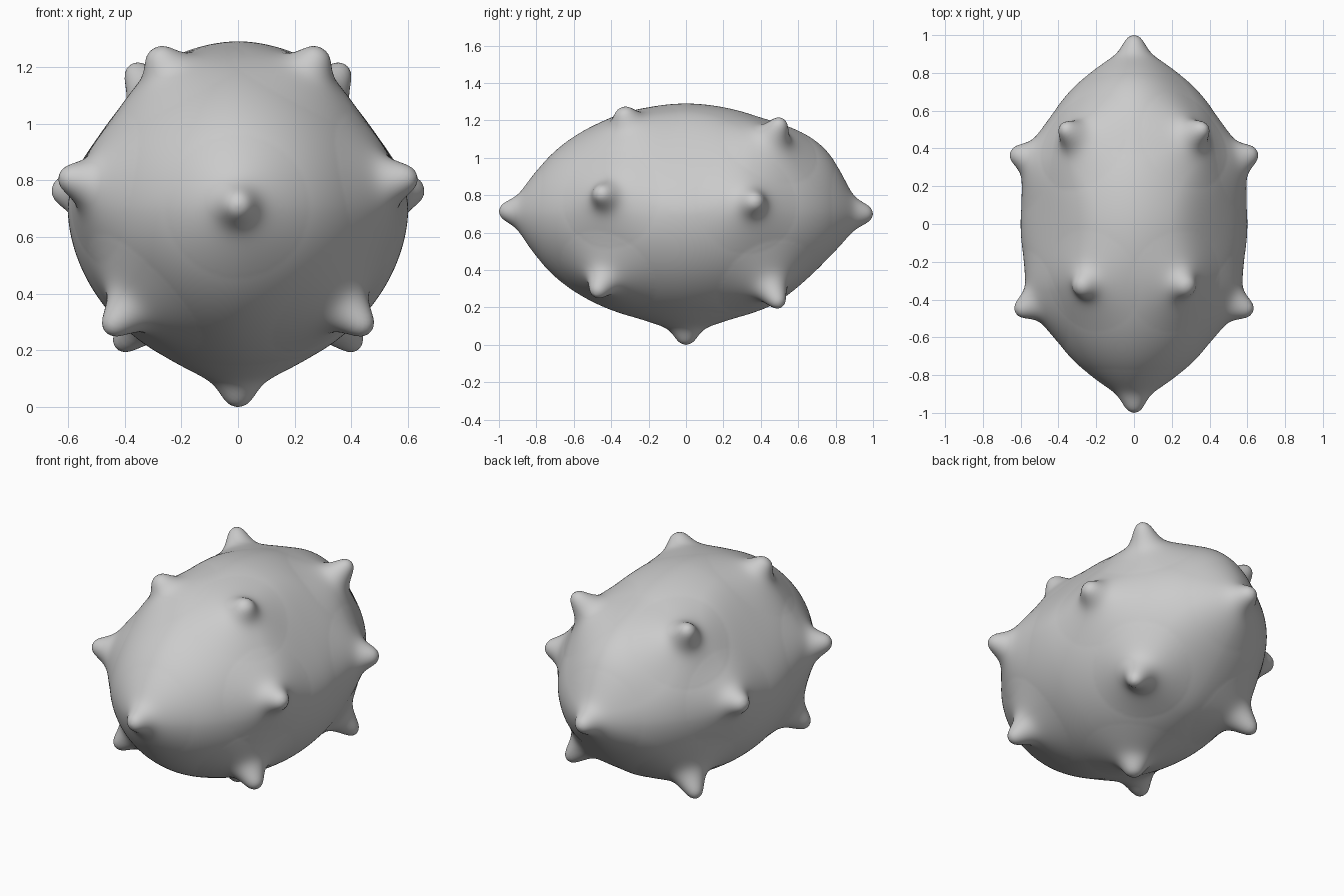
import bpy
import bmesh
from mathutils import Vector

if "Cube" in bpy.data.objects:
    bpy.data.objects.remove(bpy.data.objects["Cube"])

CENTRE = Vector((0, 0, 0.70))
SEMI = Vector((0.60, 0.88, 0.59))
POWER = 1.87          # slightly tauter than a true ellipsoid
KNOB_RADIUS = 0.07
TENT_RADIUS = 0.28
TENT_SHARE = 0.35     # part of each knob's height taken by its wide foot
SWELL_RADIUS = 0.36

# Knob tips on the centre plane, then the pairs mirrored across x
tips = [Vector(t) for t in ((0, -1, 0.715), (0, 1, 0.70), (0, 0, 0))]
for x, y, z in (
    (0.63, -0.465, 0.815), (0.655, 0.38, 0.77),     # sides
    (0.465, -0.485, 0.265), (0.425, 0.505, 0.205),  # lower
    (0.295, -0.34, 1.265), (0.38, 0.515, 1.205),    # upper
):
    tips += [Vector((x, y, z)), Vector((-x, y, z))]

# Gentle swells and hollows of the body: place, outward height
swells = [(Vector((0, 0.68, 1.07)), 0.04), (Vector((0, 0.72, 0.38)), -0.03),
          (Vector((0.48, 0, 1.03)), -0.035), (Vector((-0.48, 0, 1.03)), -0.035)]


def on_body(d):
    """Point of the bare body in the scaled direction d."""
    s = sum(abs(c) ** POWER for c in d) ** (-1 / POWER)
    return CENTRE + Vector([c * s * a for c, a in zip(d, SEMI)])


def tent(r):
    return max(0, 1 - r / TENT_RADIUS) ** 1.5


def swell(r):
    return max(0, 1 - (r / SWELL_RADIUS) ** 2) ** 2


def knob(r):
    return 1 / (1 + (r / KNOB_RADIUS) ** 4) if r < 4 * KNOB_RADIUS else 0


def raise_skin(points, pulls, falloff):
    """Move every point by each (root, pull) weighted by distance."""
    result = []
    for p in points:
        co = p.copy()
        for root, pull in pulls:
            co += pull * falloff((p - root).length)
        result.append(co)
    return result


def pulls_to_tips(points, share):
    """From the skin point nearest to each tip, a share of the way to it."""
    roots = [min(points, key=lambda p: (p - t).length_squared) for t in tips]
    return [(r, (t - r) * share) for r, t in zip(roots, tips)]


# Bare body
bm = bmesh.new()
bmesh.ops.create_icosphere(bm, subdivisions=7, radius=1)
skin = [on_body(v.co) for v in bm.verts]

# Uneven body, wide foot of every knob, then the rounded knob itself
skin = raise_skin(skin, [(p, (p - CENTRE).normalized() * h) for p, h in swells], swell)
skin = raise_skin(skin, pulls_to_tips(skin, TENT_SHARE), tent)
skin = raise_skin(skin, pulls_to_tips(skin, 1), knob)

for v, co in zip(bm.verts, skin):
    v.co = co

mesh = bpy.data.meshes.new("knobbly_body")
bm.to_mesh(mesh)
bm.free()
mesh.polygons.foreach_set("use_smooth", [True] * len(mesh.polygons))
body = bpy.data.objects.new("knobbly_body", mesh)
bpy.context.collection.objects.link(body)
